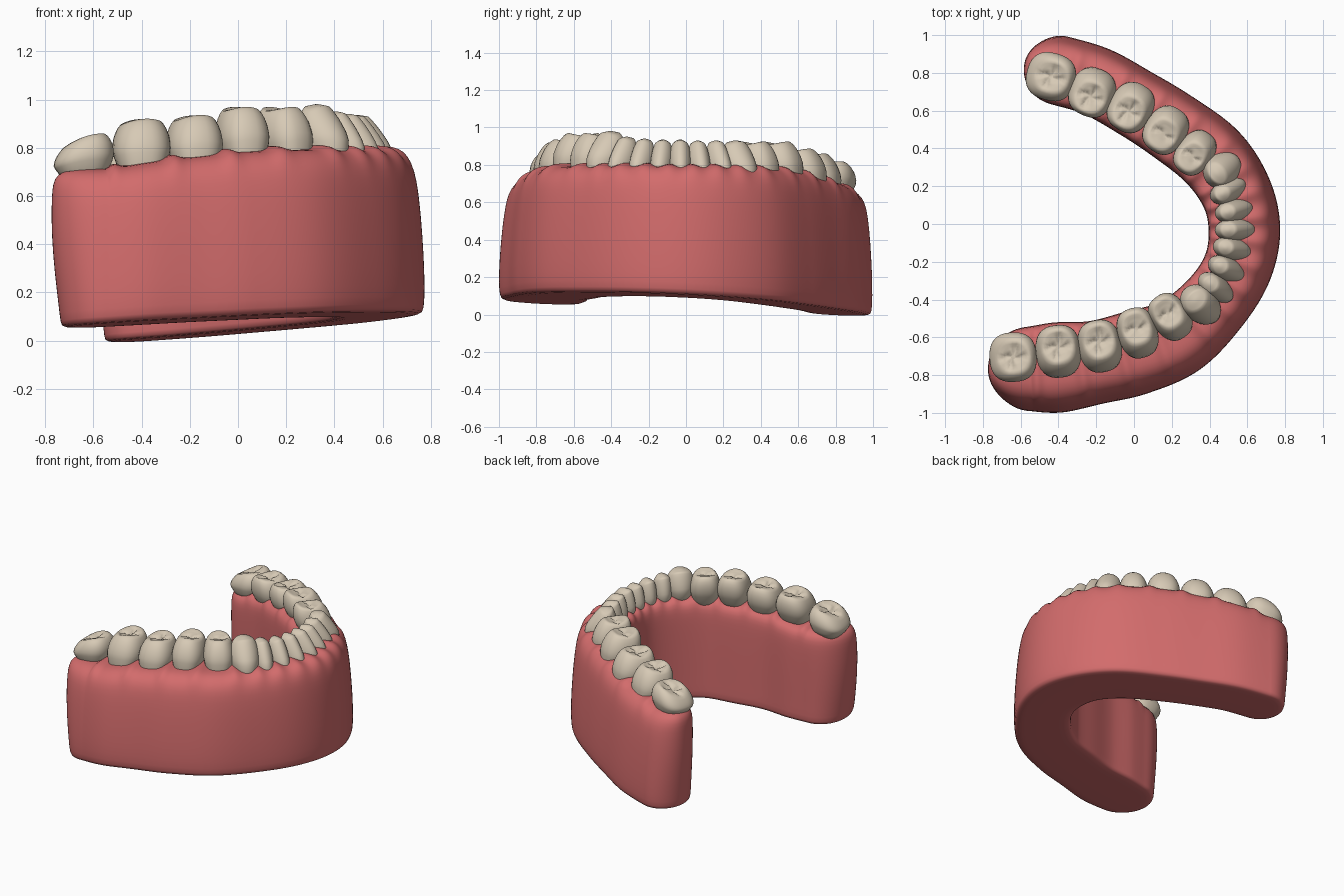
import bpy, bmesh, math
from mathutils import Vector

if "Cube" in bpy.data.objects:
    bpy.data.objects.remove(bpy.data.objects["Cube"])


def material(name, rgb):
    m = bpy.data.materials.new(name)
    m.use_nodes = True
    m.diffuse_color = (*rgb, 1)
    bsdf = next(n for n in m.node_tree.nodes if n.type == "BSDF_PRINCIPLED")
    bsdf.inputs["Base Color"].default_value = (*rgb, 1)
    return m


GUM = material("gum pink", (0.65, 0.15, 0.15))
ENAMEL = material("tooth ivory", (0.68, 0.59, 0.465))

# Arch stations: x, y, half width, height of the ridge
STATIONS = [(-.40, .815, .185, .66), (-.2, .755, .185, .70), (0, .645, .185, .735),
            (.2, .52, .19, .765), (.415, .355, .195, .775), (.545, .16, .19, .78),
            (.585, -.04, .19, .78), (.545, -.24, .185, .785), (.42, -.43, .19, .785),
            (.23, -.6, .21, .785), (0, -.685, .225, .775), (-.2, -.733, .222, .755),
            (-.4, -.76, .24, .73), (-.55, -.768, .225, .70)]

# Gum section: outer reach, inner reach, height fraction
SECTION = [(0, 0, 0), (.5, .5, 0), (.92, .94, 0), (.98, .98, .025), (1, .98, .15),
           (.98, .99, .35), (.92, 1, .6), (.85, 1, .78), (.78, .99, .88),
           (.66, .95, .95), (.45, .8, 1), (.2, .4, 1.01), (0, 0, 1.01)]

# Teeth: x, y, length along arch, width across, top height, kind
INCISOR, PREMOLAR, MOLAR = range(3)
TEETH = [(-.44, .78, .26, .26, .80, MOLAR), (-.22, .70, .24, .26, .86, MOLAR),
         (-.015, .62, .23, .27, .885, MOLAR), (.17, .50, .22, .26, .925, PREMOLAR),
         (.325, .38, .19, .25, .925, PREMOLAR), (.465, .285, .18, .23, .925, INCISOR),
         (.495, .175, .125, .22, .925, INCISOR), (.525, .07, .12, .22, .925, INCISOR),
         (.53, -.03, .12, .23, .93, INCISOR), (.515, -.13, .12, .22, .93, INCISOR),
         (.485, -.235, .125, .22, .935, INCISOR), (.43, -.335, .13, .23, .945, INCISOR),
         (.35, -.425, .19, .26, .975, INCISOR), (.195, -.495, .2, .26, .97, PREMOLAR),
         (.02, -.58, .21, .27, .97, PREMOLAR), (-.18, -.65, .23, .28, .935, MOLAR),
         (-.40, -.678, .24, .28, .92, MOLAR), (-.64, -.705, .25, .27, .845, MOLAR)]

# Crown profile: radius, height fraction
CROWN = [(.7, 0), (.85, .25), (.96, .45), (1, .58), (.985, .7), (.95, .8), (.88, .89),
         (.79, .96), (.69, 1), (.58, .995), (.47, .975), (.36, .96), (.24, .95), (.1, .945)]
RIM = .69


def catmull(a, b, c, d, t):
    return [.5 * (2 * q + (r - p) * t + (2 * p - 5 * q + 4 * r - s) * t * t
                  + (3 * q - p - 3 * r + s) * t ** 3) for p, q, r, s in zip(a, b, c, d)]


def sample_arch(steps=12):
    pts = []
    last = len(STATIONS) - 1
    for i in range(last):
        quad = [STATIONS[min(max(i + k, 0), last)] for k in (-1, 0, 1, 2)]
        pts += [catmull(*quad, s / steps) for s in range(steps)]
    pts.append(STATIONS[-1])
    arch = []
    for i, p in enumerate(pts):
        a, b = pts[max(i - 1, 0)], pts[min(i + 1, len(pts) - 1)]
        tangent = Vector((b[0] - a[0], b[1] - a[1], 0)).normalized()
        outward = Vector((-tangent.y, tangent.x, 0))
        arch.append((Vector((p[0], p[1], 0)), tangent, outward, p[2], p[3]))
    return arch


ARCH = sample_arch()
GAPS = [Vector(((a[0] + b[0]) / 2, (a[1] + b[1]) / 2, 0)) for a, b in zip(TEETH, TEETH[1:])]


def finish(bm, name, mat):
    bmesh.ops.recalc_face_normals(bm, faces=bm.faces)
    mesh = bpy.data.meshes.new(name)
    bm.to_mesh(mesh)
    bm.free()
    mesh.materials.append(mat)
    mesh.shade_smooth()
    ob = bpy.data.objects.new(name, mesh)
    bpy.context.collection.objects.link(ob)
    return ob


def bridge(bm, rings):
    for a, b in zip(rings, rings[1:]):
        for j in range(len(a)):
            k = (j + 1) % len(a)
            bm.faces.new((a[j], a[k], b[k], b[j]))


def gum_ring(bm, station, turn, side):
    """One section; turn swings it round the arch end towards side."""
    centre, tangent, outward, half, top = station
    loop = [(o, i, v) for o, i, v in SECTION]
    loop += [(-i, i, v) for o, i, v in SECTION[-2:0:-1]]
    ring = []
    for u, end, v in loop:
        co = centre + outward * (u * half * math.cos(turn))
        # The arch ends stay upright and draw in towards the foot
        reach = end * half * (.84 + .16 * min(1, 2 * v))
        co += tangent * (side * reach * math.sin(turn))
        base = .063 + .06 * co.x - .045 * co.y
        co.z = base + (top - base) * v
        if v > .85:
            # Raised gum points between neighbouring teeth
            gap = min(abs((g - centre).dot(tangent)) + (9 if (g - centre).length > .3 else 0)
                      for g in GAPS)
            co.z += .02 * math.exp(-(gap / .03) ** 2) * min(1, (v - .85) * 10)
        ring.append(bm.verts.new(co))
    return ring


def build_gum():
    bm = bmesh.new()
    turns = [math.pi / 2 * k / 8 for k in range(8, 0, -1)]
    rings = [gum_ring(bm, ARCH[0], t, -1) for t in turns]
    rings += [gum_ring(bm, s, 0, 1) for s in ARCH]
    rings += [gum_ring(bm, ARCH[-1], t, 1) for t in reversed(turns)]
    bridge(bm, rings)
    bmesh.ops.remove_doubles(bm, verts=bm.verts, dist=.0005)
    ob = finish(bm, "gum", GUM)
    sub = ob.modifiers.new("smooth", "SUBSURF")
    sub.levels = sub.render_levels = 1


def groove(distance, width):
    return math.exp(-(distance / width) ** 2)


def build_tooth(index, x, y, length, width, top, kind):
    centre = Vector((x, y, 0))
    _, tangent, outward, _, _ = min(ARCH, key=lambda s: (s[0] - centre).length)
    is_end = index in (0, len(TEETH) - 1)
    height = .18 if is_end else .25
    lean = 0 if is_end else .06
    slope = .35 if is_end else .08
    power = 1 if kind == INCISOR else .8
    bm = bmesh.new()
    rings = []
    for n, (r, v) in enumerate(CROWN):
        inside = n > CROWN.index((RIM, 1))
        level = 1 + (RIM - r) * .04 if inside and kind == INCISOR else v
        ring = []
        for j in range(32):
            a = math.tau * j / 32
            c, s = math.cos(a), math.sin(a)
            p = math.copysign(abs(c) ** power, c) * r
            q = math.copysign(abs(s) ** power, s) * r
            taper = 1 - (.5 if kind == INCISOR else .1) * max(0, level - .4) / .6
            co = centre + tangent * (p * length / 2) + outward * (q * width / 2 * taper)
            co += outward * (lean * (.5 - level))
            # Rounded corners towards the neighbours
            z = top - height * (1 - level) - .035 * v * p * p
            if inside and kind != INCISOR:
                # Chewing grooves, fading out at the rim
                fade = min(1, (RIM - r) * 5)
                cut = groove(q + .06 * math.sin(9 * p), .1)
                if kind == MOLAR:
                    cut = max(cut, groove(p - .1 * math.copysign(1, q), .1))
                z -= .018 * fade * cut
            if kind == MOLAR:
                z += slope * (co.x - x) * v
            co.z = z
            ring.append(bm.verts.new(co))
        rings.append(ring)
    bridge(bm, rings)
    bm.faces.new(rings[0])
    bm.faces.new(rings[-1])
    names = ("front_tooth", "premolar", "molar")
    finish(bm, f"{names[kind]}_{index + 1}", ENAMEL)


build_gum()
for number, tooth in enumerate(TEETH):
    build_tooth(number, *tooth)
